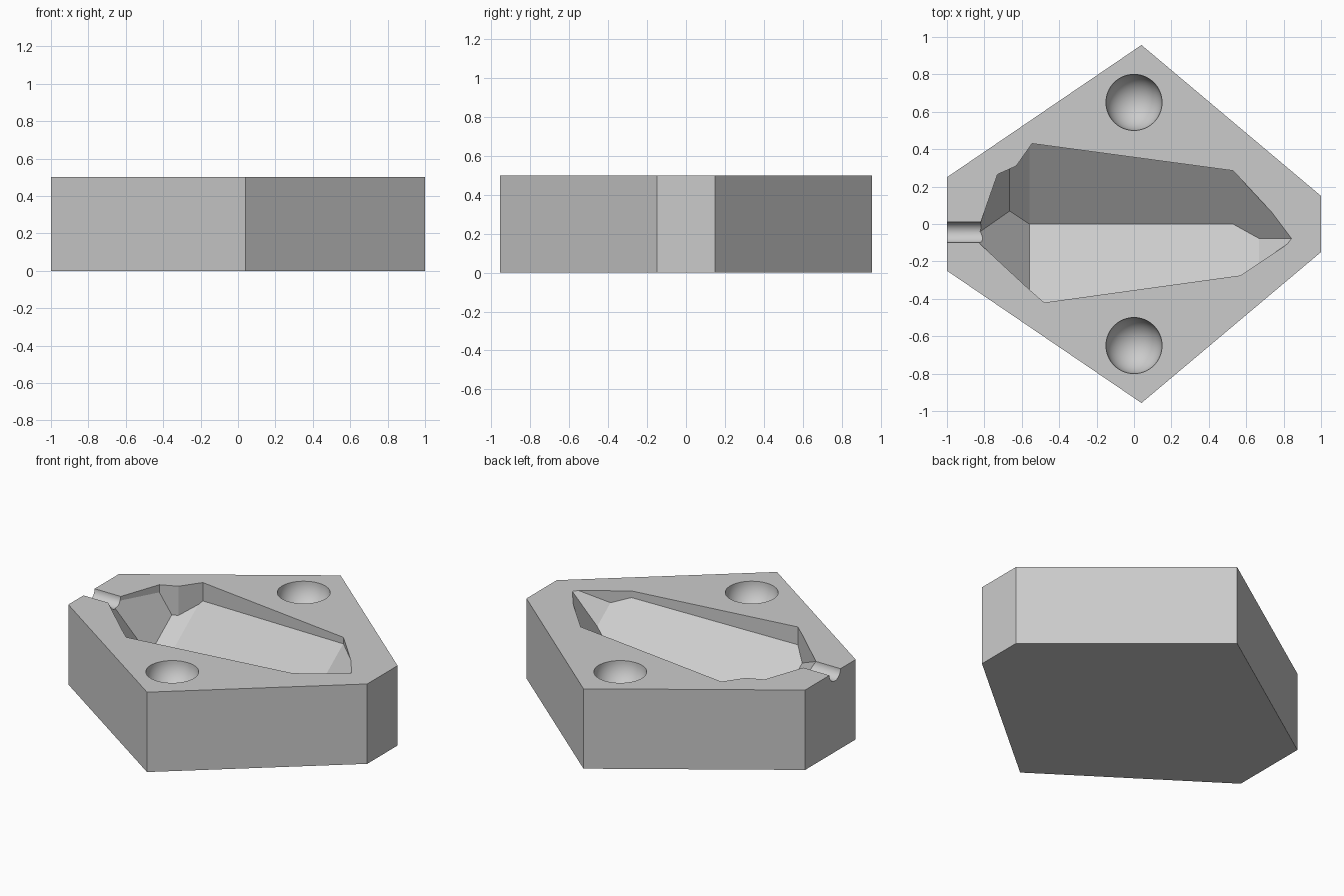
import bpy, bmesh, math
from mathutils import Vector

if "Cube" in bpy.data.objects:
    bpy.data.objects.remove(bpy.data.objects["Cube"], do_unlink=True)

TOP = 0.5

grey = bpy.data.materials.new("light_grey")
grey.use_nodes = True
colour = (0.6, 0.6, 0.6, 1)
grey.diffuse_color = colour
grey.node_tree.nodes["Principled BSDF"].inputs["Base Color"].default_value = colour


def make_object(name, bm):
    bmesh.ops.recalc_face_normals(bm, faces=bm.faces)
    mesh = bpy.data.meshes.new(name)
    bm.to_mesh(mesh)
    bm.free()
    mesh.materials.append(grey)
    obj = bpy.data.objects.new(name, mesh)
    bpy.context.collection.objects.link(obj)
    return obj


def prism(outline, z0, z1):
    bm = bmesh.new()
    base = bm.faces.new([bm.verts.new((x, y, z0)) for x, y in outline])
    grown = bmesh.ops.extrude_face_region(bm, geom=[base])["geom"]
    verts = [v for v in grown if isinstance(v, bmesh.types.BMVert)]
    bmesh.ops.translate(bm, verts=verts, vec=(0, 0, z1 - z0))
    bmesh.ops.recalc_face_normals(bm, faces=bm.faces)
    return bm


# Six-sided block
block = make_object("mould_block", prism(
    [(-1, -0.25), (0.04, -0.957), (1, -0.15), (1, 0.15), (0.04, 0.957), (-1, 0.25)], 0, TOP))

# Cavity: straight-walled outline whose floor is trimmed by sloping planes
cavity = prism([(-0.84, -0.05), (-0.83, -0.10), (-0.56, -0.35), (-0.48, -0.42),
                (0.57, -0.275), (0.86, -0.08), (0.86, -0.07), (0.53, 0.285),
                (-0.545, 0.43), (-0.63, 0.31), (-0.73, 0.265)], 0.01, 0.6)
keel = (-0.56, 0, -0.44)
bow = (0.54, -0.015, -0.255)
floors = [  # point below the top, slope along x, slope along y
    (keel, 0.17, 0.75), (keel, 0.17, -0.75),
    (keel, -1.35, -0.75), (keel, -0.35, 0.75),
    ((-0.665, 0.07, -0.35), -2.4, 0.75),
    (bow, 1.0, 0.75), ((0.67, -0.08, -0.17), 1.0, -0.75),
]
for point, gx, gy in floors:
    cut = bmesh.ops.bisect_plane(
        cavity, geom=cavity.verts[:] + cavity.edges[:] + cavity.faces[:], dist=1e-5,
        plane_co=Vector(point) + Vector((0, 0, TOP)),
        plane_no=Vector((-gx, -gy, 1)).normalized(), clear_inner=True)
    rim = [e for e in cut["geom_cut"] if isinstance(e, bmesh.types.BMEdge) and e.is_boundary]
    bmesh.ops.holes_fill(cavity, edges=rim, sides=0)
cutters = [make_object("cavity_cutter", cavity)]

# Round locating sockets
for y in (-0.65, 0.65):
    bpy.ops.mesh.primitive_uv_sphere_add(segments=64, ring_count=32, radius=0.15,
                                         location=(0, y, TOP))
    cutters.append(bpy.context.object)

# Pouring channel at the blunt end
bpy.ops.mesh.primitive_cylinder_add(vertices=48, radius=0.055, depth=0.3,
                                    location=(-0.95, -0.045, TOP),
                                    rotation=(0, math.pi / 2, 0))
cutters.append(bpy.context.object)

# Cut everything out of the block
bpy.ops.object.select_all(action='DESELECT')
bpy.context.view_layer.objects.active = block
block.select_set(True)
for cutter in cutters:
    cutter.hide_render = True
    mod = block.modifiers.new("cut", 'BOOLEAN')
    mod.operation = 'DIFFERENCE'
    mod.solver = 'EXACT'
    mod.object = cutter
    bpy.ops.object.modifier_apply(modifier=mod.name)
    bpy.data.objects.remove(cutter, do_unlink=True)

# One material only, smooth round cuts, sharp facets
block.data.materials.clear()
block.data.materials.append(grey)
for face in block.data.polygons:
    face.material_index = 0
bpy.ops.object.shade_smooth_by_angle(angle=math.radians(12))
